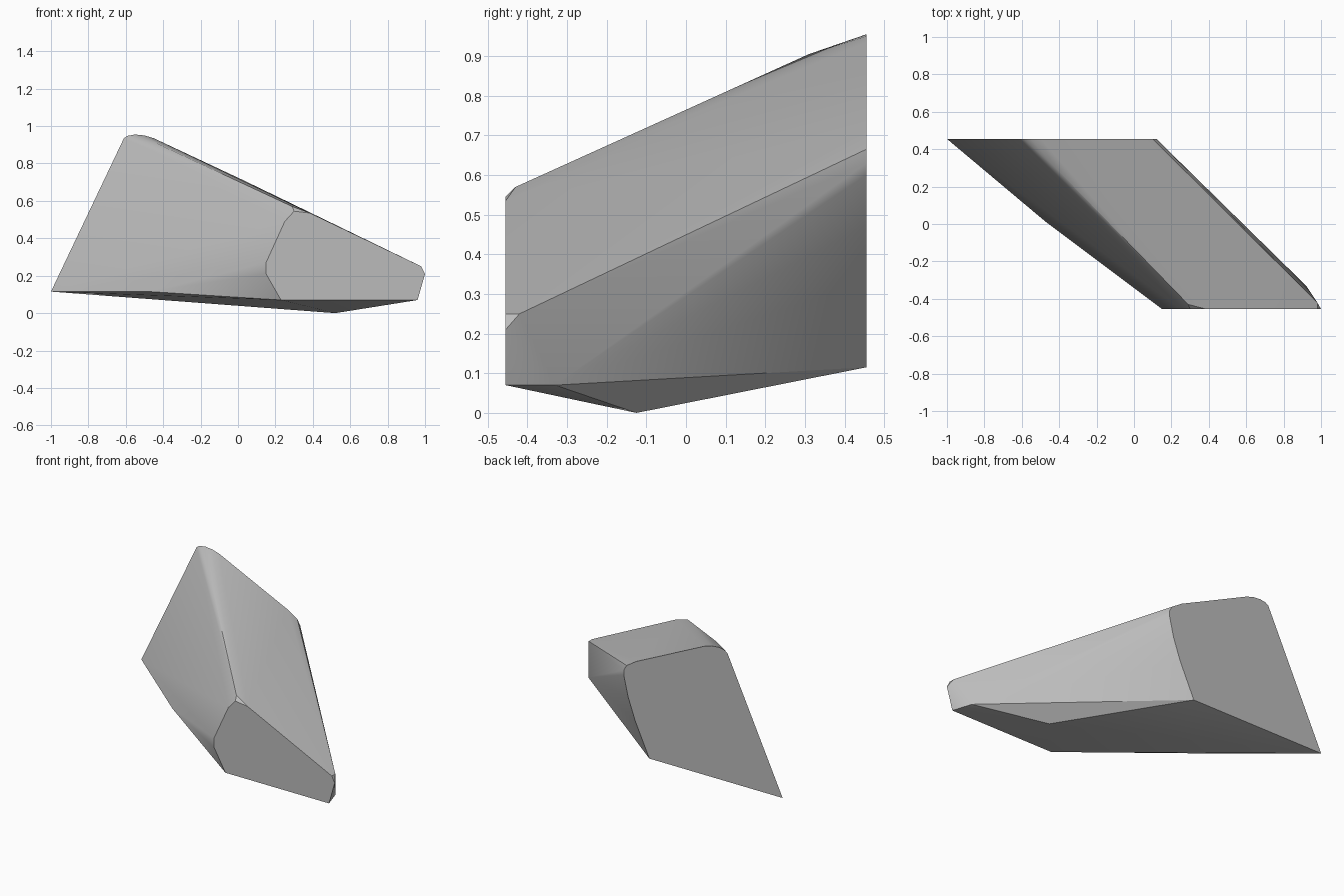
import bpy, bmesh, math

if "Cube" in bpy.data.objects:
    bpy.data.objects.remove(bpy.data.objects["Cube"])

HALF = 0.455

# flat front cut and flat back cut as (x, z) outlines
front = [(0.15, 0.27), (0.15, 0.21), (0.23, 0.07), (0.96, 0.07), (1.0, 0.21),
         (0.98, 0.25), (0.385, 0.535), (0.30, 0.545), (0.25, 0.49)]
back = [(-1.0, 0.115), (-0.06, 0.115), (0.04, 0.33), (0.09, 0.47), (0.12, 0.60),
        (0.12, 0.63), (0.10, 0.665), (0.03, 0.71), (-0.45, 0.935), (-0.50, 0.95),
        (-0.55, 0.955), (-0.59, 0.948), (-0.61, 0.935)]
# corners between the cuts: left foot, lowest point, right foot, crest ends
middle = [(-0.47, 0.01, 0.115), (0.52, -0.125, 0.0), (0.92, -0.33, 0.07),
          (0.98, -0.42, 0.25), (0.29, -0.43, 0.57), (-0.43, 0.31, 0.905)]

points = [(x, -HALF, z) for x, z in front] + [(x, HALF, z) for x, z in back] + middle

# stone shell wrapped around the outlines
bm = bmesh.new()
for p in points:
    bm.verts.new(p)
bmesh.ops.convex_hull(bm, input=bm.verts[:])
bmesh.ops.delete(bm, geom=[v for v in bm.verts if not v.link_faces], context='VERTS')
bmesh.ops.dissolve_limit(bm, angle_limit=math.radians(0.5),
                         verts=bm.verts[:], edges=bm.edges[:])
bmesh.ops.recalc_face_normals(bm, faces=bm.faces[:])
mesh = bpy.data.meshes.new("rock")
bm.to_mesh(mesh)
bm.free()

rock = bpy.data.objects.new("rock", mesh)
bpy.context.collection.objects.link(rock)

# plain grey stone
stone = bpy.data.materials.new("stone_grey")
stone.diffuse_color = (0.5, 0.5, 0.5, 1)
stone.use_nodes = True
stone.node_tree.nodes["Principled BSDF"].inputs["Base Color"].default_value = stone.diffuse_color
mesh.materials.append(stone)

# soft bevels, crisp main edges
bpy.context.view_layer.objects.active = rock
rock.select_set(True)
bpy.ops.object.shade_smooth_by_angle(angle=math.radians(30))
